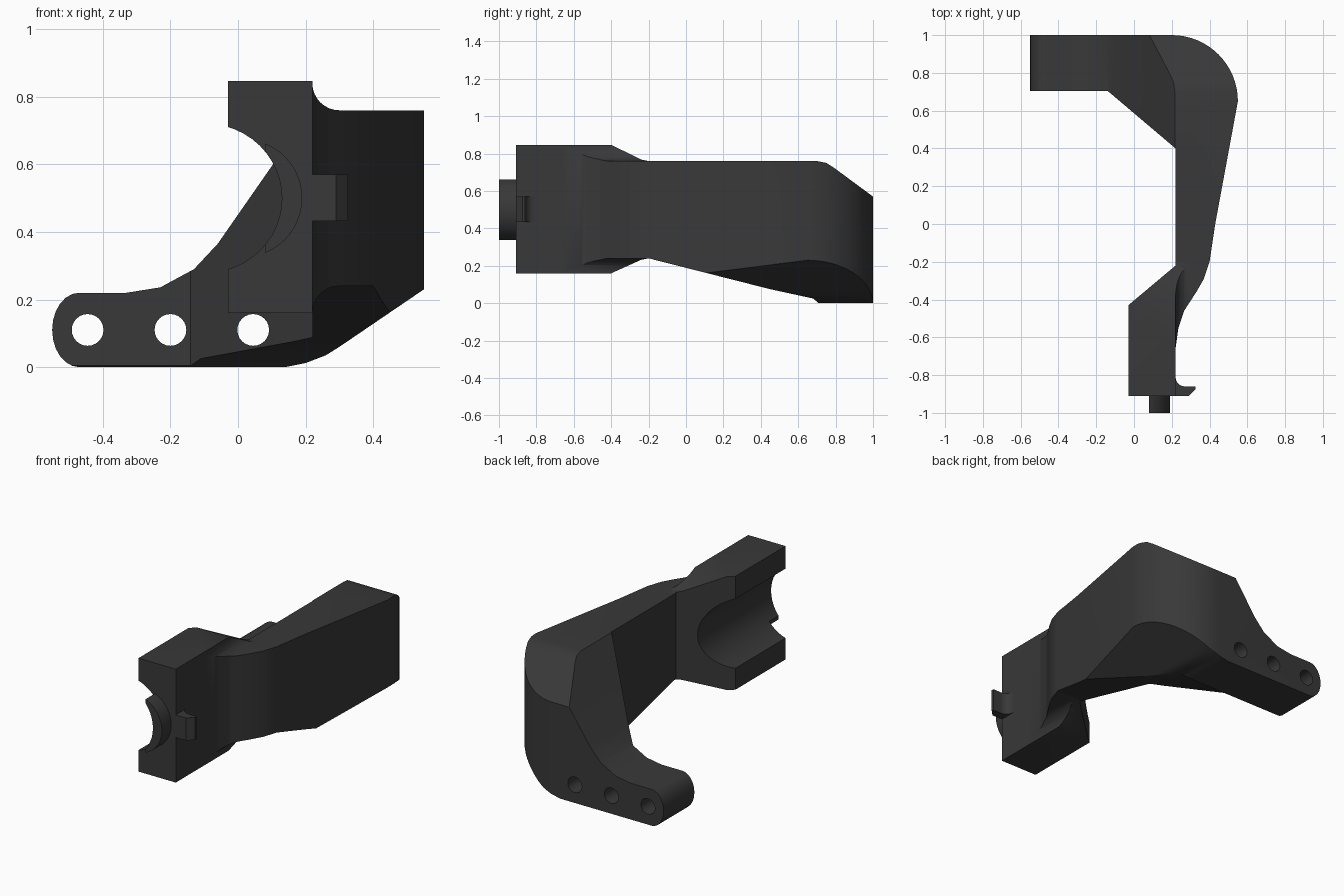
import bpy, bmesh, math

default = bpy.data.objects.get("Cube")
if default:
    bpy.data.objects.remove(default, do_unlink=True)

black = bpy.data.materials.new("black_plastic")
black.use_nodes = True
black.diffuse_color = (0.04, 0.04, 0.04, 1)
black.node_tree.nodes["Principled BSDF"].inputs["Base Color"].default_value = (0.04, 0.04, 0.04, 1)


def arc(cx, cy, rx, ry, start, end, n=10):
    """Points on an elliptical arc, angles in degrees."""
    steps = [math.radians(start + (end - start) * i / n) for i in range(n + 1)]
    return [(cx + rx * math.cos(a), cy + ry * math.sin(a)) for a in steps]


def prism(name, outline, axis, low, high):
    """Extrude a 2D outline along the given axis."""
    place = {
        "x": lambda u, v, w: (w, u, v),
        "y": lambda u, v, w: (u, w, v),
        "z": lambda u, v, w: (u, v, w),
    }[axis]
    bm = bmesh.new()
    base = bm.faces.new([bm.verts.new(place(u, v, low)) for u, v in outline])
    grown = bmesh.ops.extrude_face_region(bm, geom=[base])["geom"]
    moved = [g for g in grown if isinstance(g, bmesh.types.BMVert)]
    bmesh.ops.translate(bm, verts=moved, vec=place(0, 0, high - low))
    bmesh.ops.recalc_face_normals(bm, faces=bm.faces)
    mesh = bpy.data.meshes.new(name)
    bm.to_mesh(mesh)
    bm.free()
    mesh.materials.append(black)
    obj = bpy.data.objects.new(name, mesh)
    bpy.context.collection.objects.link(obj)
    return obj


def combine(target, other, operation):
    """Apply a boolean and discard the helper."""
    mod = target.modifiers.new("cut", "BOOLEAN")
    mod.operation = operation
    mod.solver = "EXACT"
    mod.object = other
    bpy.context.view_layer.objects.active = target
    bpy.ops.object.modifier_apply(modifier=mod.name)
    bpy.data.objects.remove(other, do_unlink=True)


def box(name, x0, x1, y0, y1, z0, z1):
    return prism(name, [(x0, y0), (x1, y0), (x1, y1), (x0, y1)], "z", z0, z1)


JOIN = -0.2

# Bent arm: plan outline trimmed by its front and side outlines
body_plan = [(0.22, JOIN), (0.22, 0.4), (-0.14, 0.705), (-0.55, 0.705), (-0.55, 1)]
body_plan += arc(0.2, 0.65, 0.35, 0.35, 90, 0, 16) + [(0.43, 0), (0.4, JOIN)]
bracket = prism("bracket_body", body_plan, "z", -0.1, 1)

front_outline = arc(-0.47, 0.11, 0.08, 0.11, 270, 90, 12)
front_outline += [(-0.33, 0.22), (-0.23, 0.236), (-0.13, 0.29), (-0.06, 0.365),
                  (0.1, 0.595), (0.22, 0.765), (0.6, 0.765), (0.6, 0.264),
                  (0.3, 0.06), (0.26, 0.035), (0.2, 0.012), (0.14, 0)]
combine(bracket, prism("front_trim", front_outline, "y", -2, 2), "INTERSECT")

side_outline = [(-0.5, 0.24), (JOIN, 0.24), (0.45, 0.075), (0.68, 0.025), (0.71, 0),
                (1.1, 0), (1.1, 0.5), (1, 0.57), (0.79, 0.725), (0.75, 0.75),
                (0.7, 0.76), (-0.5, 0.76)]
combine(bracket, prism("side_trim", side_outline, "x", -2, 2), "INTERSECT")

# Mounting holes through the foot
for x in (-0.445, -0.2, 0.045):
    hole = prism("hole_cutter", arc(x, 0.11, 0.047, 0.047, 0, 345, 23), "y", 0.45, 1.2)
    combine(bracket, hole, "DIFFERENCE")

# Clamp head, tapering into the arm
head_plan = [(-0.03, -0.91), (0.22, -0.91), (0.22, -0.66), (0.235, -0.55), (0.265, -0.46),
             (0.33, -0.36), (0.37, -0.29), (0.4, JOIN), (0.4, JOIN + 0.004),
             (0.22, JOIN + 0.004), (0.22, -0.22), (-0.03, -0.43)]
head = prism("clamp_head", head_plan, "z", 0, 1)
head_side = [(-1, 0.16), (-0.4, 0.16), (-0.24, 0.232), (JOIN, 0.24), (0, 0.24),
             (0, 0.76), (JOIN, 0.76), (-0.24, 0.768), (-0.4, 0.847), (-1, 0.847)]
combine(head, prism("head_side_trim", head_side, "x", -1, 1), "INTERSECT")
head_front = [(-0.1, 0.1), (0.22, 0.1)] + arc(0.3, 0.16, 0.08, 0.08, 180, 90, 8)
head_front += [(0.6, 0.24), (0.6, 0.76)] + arc(0.3, 0.84, 0.08, 0.08, 270, 180, 8)
head_front += [(0.22, 0.9), (-0.1, 0.9)]
combine(head, prism("head_front_trim", head_front, "y", -2, 1), "INTERSECT")


def bore():
    return prism("bore_cutter", arc(-0.095, 0.5, 0.225, 0.22, 0, 352.5, 47), "y", -1.5, 0)


combine(head, bore(), "DIFFERENCE")

# Crescent lip on the front of the head
lip = prism("front_lip", arc(0.016, 0.5, 0.174, 0.174, 0, 352.5, 47), "y", -1, -0.9)
combine(lip, bore(), "DIFFERENCE")
combine(lip, box("lip_trim", 0.08, 0.4, -1.2, 0, 0, 1), "INTERSECT")

# Small hooked tab on the outer side
tab_plan = [(0.2, -0.91), (0.29, -0.91), (0.325, -0.875), (0.325, -0.86)]
tab_plan += arc(0.27, -0.81, 0.05, 0.05, 270, 180, 6) + [(0.2, -0.81)]
tab = prism("side_tab", tab_plan, "z", 0.433, 0.57)

# Smooth the rounded faces, keep the edges crisp
for part in (bracket, head, lip, tab):
    bpy.ops.object.select_all(action="DESELECT")
    part.select_set(True)
    bpy.context.view_layer.objects.active = part
    bpy.ops.object.shade_smooth_by_angle(angle=math.radians(30))
